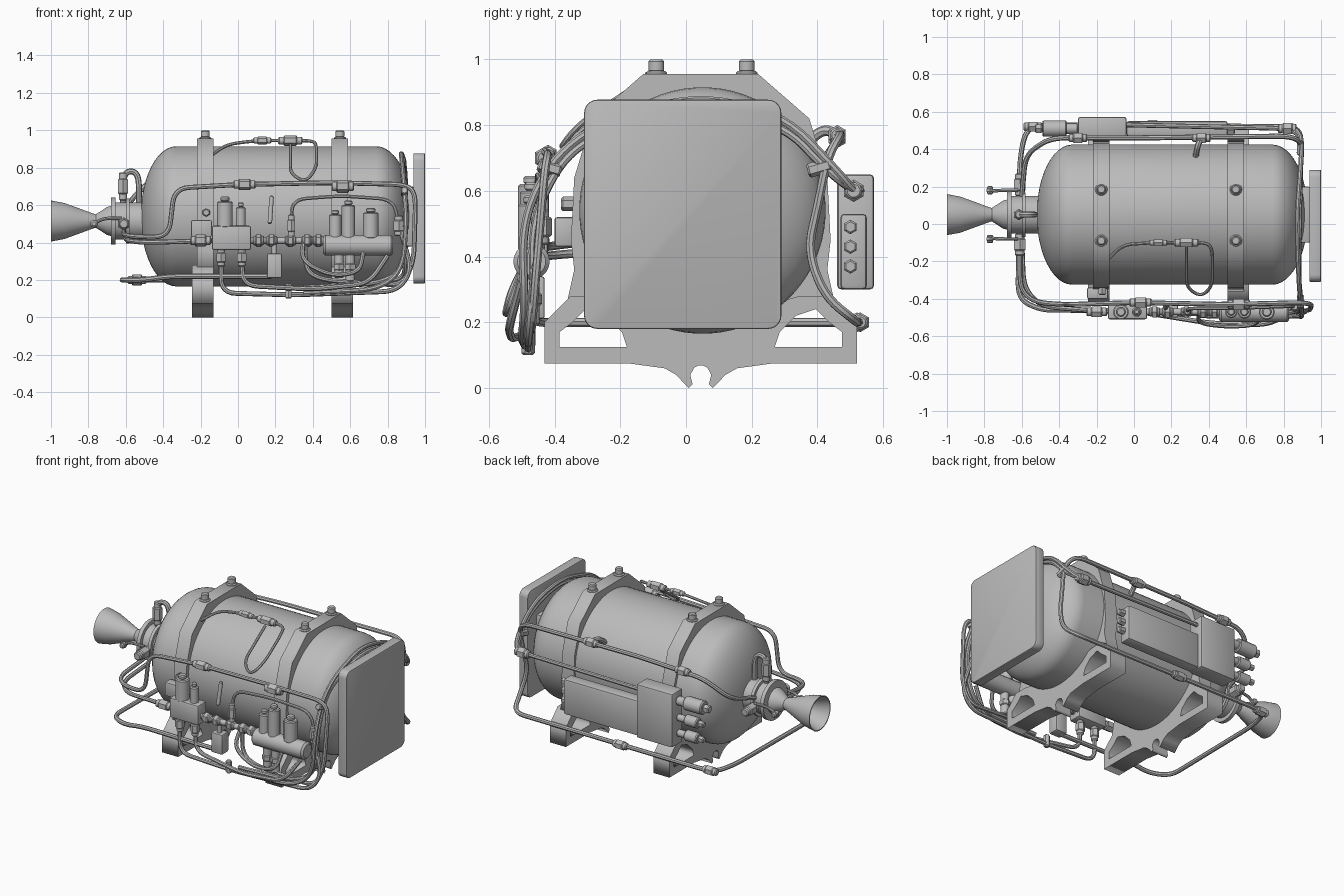
import bpy, bmesh, math
from mathutils import Vector, Matrix

cube = bpy.data.objects.get("Cube")
if cube:
    bpy.data.objects.remove(cube, do_unlink=True)

grey = bpy.data.materials.new("plain_grey")
grey.use_nodes = True
grey.diffuse_color = (.5, .5, .5, 1)
grey.node_tree.nodes["Principled BSDF"].inputs["Base Color"].default_value = (.5, .5, .5, 1)


def add_mesh(name, mesh, smooth=True):
    mesh.materials.clear()
    mesh.materials.append(grey)
    if smooth:
        mesh.shade_smooth()
        mesh.set_sharp_from_angle(angle=math.radians(35))
    obj = bpy.data.objects.new(name, mesh)
    bpy.context.collection.objects.link(obj)
    return obj


def finish(name, bm):
    bmesh.ops.recalc_face_normals(bm, faces=bm.faces[:])
    mesh = bpy.data.meshes.new(name)
    bm.to_mesh(mesh)
    bm.free()
    return add_mesh(name, mesh)


def lathe(name, origin, direction, profile, sides=16):
    """Spin (distance, radius) pairs about an axis."""
    turn = Vector(direction).to_track_quat('Z', 'Y').to_matrix()
    bm = bmesh.new()
    rings = []
    for dist, rad in profile:
        ring = []
        for i in range(sides):
            a = math.tau * (i + .5) / sides
            local = Vector((rad * math.cos(a), rad * math.sin(a), dist))
            ring.append(bm.verts.new(Vector(origin) + turn @ local))
        rings.append(ring)
    for low, high in zip(rings, rings[1:]):
        for i in range(sides):
            j = (i + 1) % sides
            bm.faces.new((low[i], low[j], high[j], high[i]))
    bm.faces.new(rings[0])
    bm.faces.new(rings[-1])
    return finish(name, bm)


def rod(name, start, end, radius, sides=16, chamfer=.006):
    axis = Vector(end) - Vector(start)
    size, c = axis.length, chamfer
    return lathe(name, start, axis, [(0, radius - c), (c, radius), (size - c, radius), (size, radius - c)], sides)


def box(name, low, high, bevel=.008, round_x=0):
    """Bevelled block; round_x first rounds the edges that run along x."""
    low, high = Vector(low), Vector(high)
    bm = bmesh.new()
    bmesh.ops.create_cube(bm, size=1)
    for v in bm.verts:
        v.co = (low + high) / 2 + v.co * (high - low)
    if round_x:
        along = [e for e in bm.edges if abs(e.verts[0].co.x - e.verts[1].co.x) > .001]
        bmesh.ops.bevel(bm, geom=along, offset=round_x, segments=6, profile=.5, affect='EDGES')
    sharp = [e for e in bm.edges if e.calc_face_angle() > 1]
    bmesh.ops.bevel(bm, geom=sharp, offset=bevel, segments=2, profile=.5, affect='EDGES')
    return finish(name, bm)


def curve_to_mesh(name, curve, matrix=None, smooth=True):
    holder = bpy.data.objects.new(name + "_path", curve)
    bpy.context.collection.objects.link(holder)
    graph = bpy.context.evaluated_depsgraph_get()
    mesh = bpy.data.meshes.new_from_object(holder.evaluated_get(graph))
    bpy.data.objects.remove(holder, do_unlink=True)
    if matrix:
        mesh.transform(matrix)
    return add_mesh(name, mesh, smooth)


def add_spline(curve, points, cyclic=False):
    spline = curve.splines.new('POLY')
    spline.points.add(len(points) - 1)
    for target, p in zip(spline.points, points):
        target.co = (*p, 1)
    spline.use_cyclic_u = cyclic


def pipe(name, points, radius=.013, bend=.08):
    """Tube through the points with rounded corners."""
    pts = [Vector(p) for p in points]
    path = [pts[0]]
    for a, b, c in zip(pts, pts[1:], pts[2:]):
        start = b + (a - b).normalized() * min(bend, (a - b).length * .48)
        end = b + (c - b).normalized() * min(bend, (c - b).length * .48)
        for i in range(7):
            t = i / 6
            path.append(start * (1 - t) ** 2 + b * (2 * t * (1 - t)) + end * t * t)
    path.append(pts[-1])
    curve = bpy.data.curves.new(name, 'CURVE')
    curve.dimensions = '3D'
    curve.bevel_depth = radius
    curve.bevel_resolution = 2
    curve.use_fill_caps = True
    add_spline(curve, path)
    return curve_to_mesh(name, curve)


def fitting(name, centre, direction=(1, 0, 0), length=.1, radius=.026):
    """Hexagon nut between two narrower collars."""
    d = Vector(direction).normalized()
    c = Vector(centre)
    rod(name + "_nut", c - d * length * .28, c + d * length * .28, radius, 6)
    rod(name + "_collar", c - d * length / 2, c + d * length / 2, radius * .75, 12)


X, Y, Z = Vector((1, 0, 0)), Vector((0, 1, 0)), Vector((0, 0, 1))
MID_Y, FRONT = .05, -.47

# Pressure tank with elliptical domes
dome = [math.pi / 2 * i / 12 for i in range(13)]
half = [(.19 * math.cos(a), max(.375 * math.sin(a), .004)) for a in dome]
tank = [(-.33 - d, r) for d, r in half] + [(.74 + d, r) for d, r in reversed(half)]
lathe("tank", (0, MID_Y, .54), X, tank, 64)

# End plate and its mount
box("end_plate", (.937, -.31, .18), (1, .29, .877), .006, .04)
box("plate_mount", (.86, -.1, .38), (.94, .2, .7))

# Thruster: bell, throat, flanges and struts
bell = [(.2, .028), (.1, .068), (0, .104), (0, .11), (.07, .097), (.15, .068), (.22, .042), (.24, .036),
        (.3, .075), (.32, .08), (.32, .125), (.345, .125), (.345, .1), (.4, .1), (.4, .12),
        (.42, .12), (.42, .1), (.52, .1)]
lathe("thruster", (-1, MID_Y, .515), X, bell, 40)
for side in (-1, 1):
    y = MID_Y + side * .13
    pipe("thruster_strut", [(-.62, y, .53), (-.72, y, .53), (-.77, y - side * .005, .5)], .009)
    fitting("strut_lug", (-.77, y, .5), Y, .045, .022)
    fitting("flange_valve", (-.61, MID_Y + side * .16, .5), Y, .12, .035)
fitting("feed_elbow", (-.615, MID_Y, .7), Z, .15, .03)
pipe("feed_loop", [(-.615, .05, .6), (-.615, .05, .78), (-.53, .05, .78), (-.53, .05, .55)], .016)

# Two frames round the tank: a narrow hoop on a wider saddle with open legs and a forked foot
hoop = [(.175, .955), (.33, .82), (.385, .64), (.395, .45), (.385, .36), (.405, .27), (.3, .24)]
saddle = [(.01, .22), (.2, .25), (.3, .28), (.395, .28), (.475, .2), (.475, .075), (.22, .075), (.11, .06),
          (.075, .04), (.037, .0), (.025, .012), (.032, .04), (.02, .062), (.008, .068)]
window = [(.225, .125), (.43, .125), (.43, .17), (.39, .2), (.35, .24), (.29, .22), (.24, .17)]
swap = Matrix(((0, 0, 1, 0), (1, 0, 0, 0), (0, 1, 0, 0), (0, 0, 0, 1)))


def mirrored(points, side):
    return [(.045 + side * d, z, 0) for d, z in points]


def frame_part(name, x, width, outline, holes=()):
    curve = bpy.data.curves.new(name, 'CURVE')
    curve.dimensions = '2D'
    curve.fill_mode = 'BOTH'
    curve.extrude = width / 2
    add_spline(curve, mirrored(outline, 1) + mirrored(outline, -1)[::-1], True)
    for hole in holes:
        add_spline(curve, hole, True)
    curve_to_mesh(name, curve, Matrix.Translation((x, 0, 0)) @ swap, False)


for x, lean in ((-.175, -.0125), (.545, .0135)):
    frame_part("frame_hoop", x, .088, hoop)
    frame_part("frame_saddle", x + lean, .115, saddle, [mirrored(window, 1), mirrored(window, -1)])
    for y in (-.09, .185):
        rod("lifting_washer", (x, y, .95), (x, y, .965), .033)
        rod("lifting_bolt", (x, y, .96), (x, y, 1), .024)
box("hoop_pad", (-.25, -.4, .43), (-.14, -.34, .52))
rod("hoop_bolt", (-.17, -.38, .56), (-.17, -.33, .56), .022, 6)

# Electronics on the back
box("control_box", (-.3, .46, .3), (-.04, .572, .65), .012)
box("long_panel", (-.04, .47, .3), (.5, .55, .53), .012)
for z in (.37, .43, .49):
    rod("panel_stud", (.49, .5, z), (.54, .5, z), .022, 6)
for z, reach, r in ((.59, .19, .044), (.48, .15, .034), (.38, .15, .034)):
    rod("connector_neck", (-.3, .51, z), (-.37, .51, z), r * .65)
    rod("connector_body", (-.36, .51, z), (-.3 - reach, .51, z), r)
    rod("connector_tip", (-.3 - reach, .51, z), (-.34 - reach, .51, z), r * .6, 6)

# Left valve block on the front
box("valve_block", (-.14, -.51, .36), (.07, -.42, .49), .012)
for x, top, r in ((-.07, .62, .042), (.015, .59, .026)):
    rod("valve_coil", (x, FRONT, .48), (x, FRONT, top), r)
    rod("valve_cap", (x, FRONT, top), (x, FRONT, top + .025), r * .6)
for x in (-.09, .02):
    fitting("valve_outlet", (x, FRONT, .32), Z, .1, .028)

# Manifold between the two valve groups
rod("manifold", (.06, FRONT, .41), (.47, FRONT, .41), .018)
for x in (.11, .18, .28, .37, .43):
    fitting("manifold_joint", (x, FRONT, .41), X, .06, .034)
box("filter_box", (.155, -.5, .21), (.235, -.43, .34))
rod("filter_neck", (.195, FRONT, .33), (.195, FRONT, .41), .015)
fitting("sensor", (.285, FRONT, .49), Z, .12, .024)
rod("sensor_tip", (.17, -.45, .5), (.18, -.43, .65), .012)

# Right regulator on the front
rod("regulator", (.455, FRONT, .385), (.83, FRONT, .385), .055, 24, .012)
for x, top, r in ((.52, .55, .033), (.59, .6, .036), (.71, .56, .042)):
    rod("regulator_coil", (x, FRONT, .42), (x, FRONT, top), r)
    rod("regulator_cap", (x, FRONT, top), (x, FRONT, top + .025), r * .6)
for x, low in ((.54, .21), (.6, .19)):
    rod("regulator_drain", (x, FRONT, .34), (x, FRONT, low), .025)
    fitting("drain_nut", (x, FRONT, .27), Z, .07, .032)
fitting("regulator_inlet", (.86, -.44, .49), Z, .11, .032)

# Upper sensor loop lying on the tank
pipe("sensor_loop", [(-.15, -.2, .86), (-.06, -.11, .925), (.1, -.1, .945), (.4, -.1, .945), (.42, -.15, .92),
                     (.42, -.33, .8), (.36, -.39, .72), (.28, -.34, .77), (.28, -.12, .92)], .009, .06)
fitting("loop_joint", (.13, -.1, .945), X, .1, .021)
fitting("loop_tee", (.28, -.1, .945), X, .13, .028)

# Long feed line running round the back and under the thruster
pipe("back_line", [(-.6, .15, .55), (-.58, .37, .62), (-.45, .46, .75), (0, .46, .77), (.84, .47, .77),
                   (.9, .43, .7), (.89, .4, .55), (.88, .37, .42), (.9, .42, .28), (.88, .52, .2),
                   (-.5, .53, .2), (-.58, .5, .2), (-.61, .35, .2), (-.62, -.4, .2), (-.5, -.46, .2),
                   (-.37, -.46, .22), (.18, FRONT, .22)], .014)
for x, y, z in ((-.3, .46, .76), (.36, .46, .77), (.1, .53, .2), (-.54, .52, .2)):
    fitting("back_joint", (x, y, z), X, .1, .03)
pipe("tank_tap", [(.36, .46, .77), (.34, .42, .79), (.33, .36, .74)], .016)

# Lines across the tank end, behind the plate
for shift, begin in ((0, .84), (.03, -.04)):
    pipe("end_line", [(begin, .53, .6), (.86, .51, .6), (.9, .46 - shift, .66),
                      (.89, .3, .83 - shift), (.87 + shift / 2, .03, .89 - shift), (.88, -.28, .8 - shift),
                      (.89, -.42 + shift, .68), (.9, -.5 + shift, .5), (.88, -.49 + shift, .25),
                      (.75, -.5, .15 + shift), (.35, -.49, .13 + shift)], .013, .12)
fitting("end_line_joint", (.82, .51, .6), X, .1, .034)
for side, y in ((-1, -.42), (1, .41)):
    rod("line_clamp", (.89, y - side * .04, .66), (.89, y + side * .03, .68), .022, 6)

# Front lines
pipe("upper_front_line", [(-.61, -.1, .46), (-.61, -.35, .44), (-.53, -.42, .43), (-.37, -.43, .43),
                          (-.34, -.43, .69), (0, -.42, .71), (.5, -.43, .72), (.9, -.42, .71),
                          (.95, -.43, .66), (.94, -.46, .3), (.88, -.47, .17), (.45, -.48, .2),
                          (.36, FRONT, .25), (.36, FRONT, .4)])
pipe("valve_feed", [(-.6, -.08, .42), (-.59, -.34, .41), (-.5, -.44, .4), (-.14, FRONT, .41)])
fitting("valve_inlet", (-.2, FRONT, .41), X, .11, .032)
pipe("lower_front_line", [(-.09, FRONT, .3), (-.09, FRONT, .13), (.3, -.48, .12), (.85, -.48, .14),
                          (.93, FRONT, .25), (.87, -.45, .46)])
pipe("drain_line", [(.02, FRONT, .3), (.03, FRONT, .17), (.4, -.53, .15), (.7, -.54, .18), (.8, -.5, .33)])
pipe("sensor_line", [(.285, FRONT, .5), (.29, -.45, .63), (.55, -.45, .65), (.83, -.44, .63), (.86, -.44, .5)], .01)
pipe("coil_line", [(.35, FRONT, .41), (.34, -.53, .3), (.5, -.55, .22), (.65, -.54, .24), (.67, -.5, .35)], .012)
fitting("upper_joint", (.035, -.42, .71), X, .12, .03)
fitting("frame_joint", (.56, -.43, .7), X, .12, .034)
rod("pipe_clamp", (.27, -.48, .1), (.27, -.48, .18), .02, 6)
